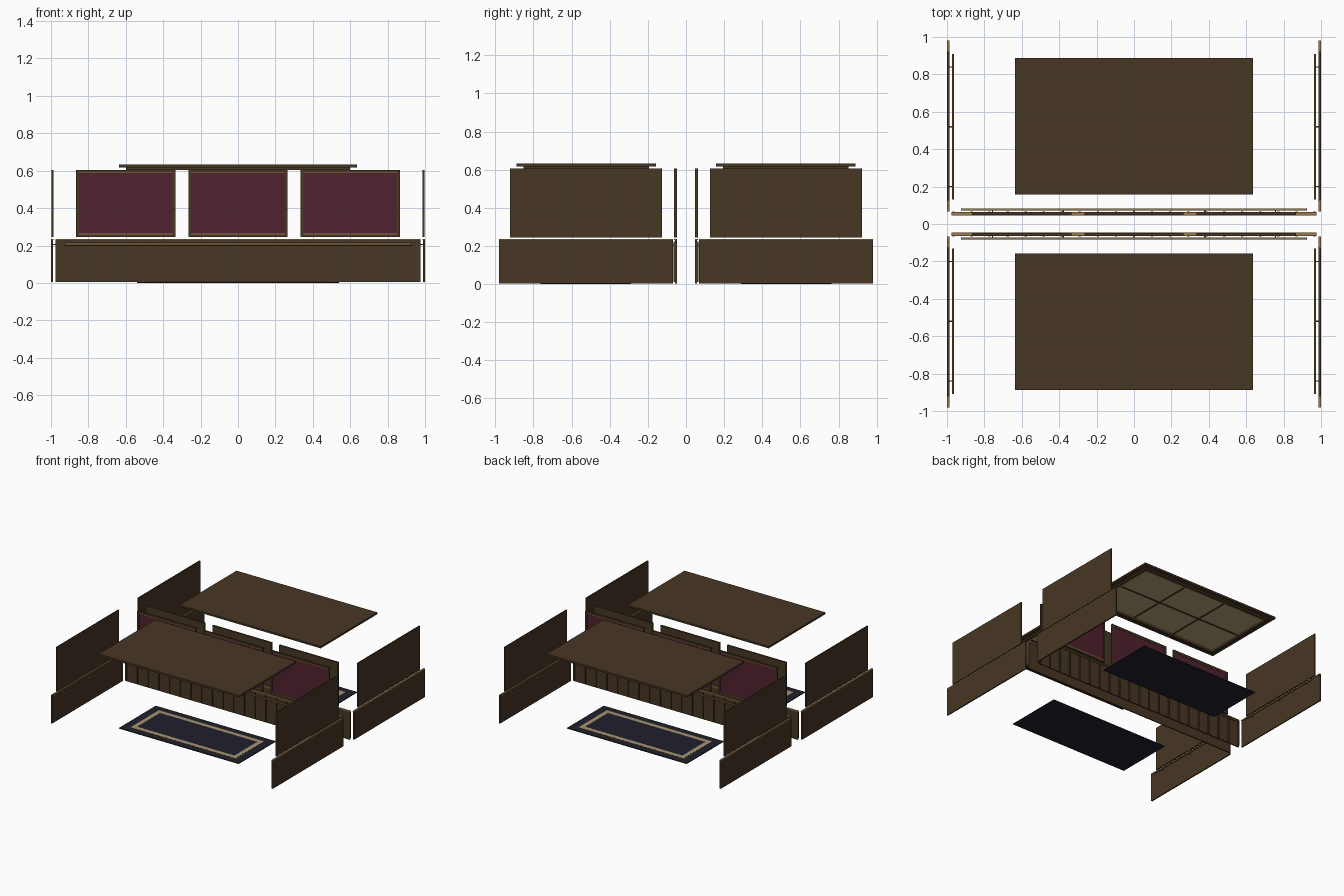
import bpy
import bmesh
from mathutils import Matrix, Vector

cube = bpy.data.objects.get("Cube")
if cube:
    bpy.data.objects.remove(cube)


def material(name, rgb, rough=0.6):
    m = bpy.data.materials.new(name)
    m.use_nodes = True
    m.diffuse_color = (*rgb, 1)
    bsdf = m.node_tree.nodes["Principled BSDF"]
    bsdf.inputs["Base Color"].default_value = (*rgb, 1)
    bsdf.inputs["Roughness"].default_value = rough
    return m


WOOD = material("walnut brown", (0.065, 0.038, 0.018))
GOLD = material("aged gold", (0.32, 0.19, 0.07))
FABRIC = material("burgundy fabric", (0.08, 0.016, 0.028))
GLOW = material("warm cream", (0.48, 0.37, 0.2))
NAVY = material("navy wool", (0.014, 0.014, 0.027))
SAND = material("sand wool", (0.38, 0.3, 0.18))


def finish(name, bm, mat):
    bmesh.ops.recalc_face_normals(bm, faces=bm.faces)
    mesh = bpy.data.meshes.new(name)
    bm.to_mesh(mesh)
    bm.free()
    mesh.materials.append(mat)
    ob = bpy.data.objects.new(name, mesh)
    bpy.context.collection.objects.link(ob)
    return ob


def add_box(bm, x, y, z):
    """Each axis is a (low, high) pair in either order."""
    size = [abs(a[1] - a[0]) for a in (x, y, z)]
    mid = Vector([(a[0] + a[1]) / 2 for a in (x, y, z)])
    bmesh.ops.create_cube(bm, size=1, matrix=Matrix.Translation(mid) @ Matrix.Diagonal((*size, 1)))


def boxes(name, mat, *parts):
    bm = bmesh.new()
    for p in parts:
        add_box(bm, *p)
    return finish(name, bm, mat)


def ring(name, mat, cx, cy, hx, hy, w, z):
    """Rectangular frame lying flat."""
    return boxes(name, mat,
                 ((cx - hx, cx + hx), (cy - hy, cy - hy + w), z),
                 ((cx - hx, cx + hx), (cy + hy - w, cy + hy), z),
                 ((cx - hx, cx - hx + w), (cy - hy + w, cy + hy - w), z),
                 ((cx + hx - w, cx + hx), (cy - hy + w, cy + hy - w), z))


def rod(name, mat, a, b, r):
    a, b = Vector(a), Vector(b)
    d = b - a
    bm = bmesh.new()
    turn = d.to_track_quat('Z', 'Y').to_matrix().to_4x4()
    bmesh.ops.create_cone(bm, cap_ends=True, segments=12, radius1=r, radius2=r, depth=d.length,
                          matrix=Matrix.Translation((a + b) / 2) @ turn)
    for f in bm.faces:
        f.smooth = len(f.verts) == 4
    return finish(name, bm, mat)


def long_wall(s, tag):
    # Panelled wainscot with battens and a gold cap
    boxes(tag + "_wainscot", WOOD, ((-.975, .975), (s * .048, s * .058), (.004, .23)))
    battens = []
    for i in range(21):
        x = -.965 + i * .0965
        battens.append(((x - .006, x + .006), (s * .058, s * .066), (.012, .222)))
    boxes(tag + "_battens", WOOD, *battens)
    boxes(tag + "_wainscot_cap", GOLD, ((-.975, .975), (s * .046, s * .063), (.23, .236)))
    # Handrail on brackets
    rod(tag + "_handrail", GOLD, (-.925, s * .077, .207), (.925, s * .077, .207), .006)
    for i in range(-2, 3):
        rod(tag + "_rail_bracket", GOLD, (i * .378, s * .058, .205), (i * .378, s * .077, .205), .003)
    # Framed fabric panels
    for i in (-1, 0, 1):
        c = i * .6
        x0, x1 = c - .265, c + .265
        w = .015
        yf = (s * .05, s * .063)
        boxes(tag + "_panel_frame", WOOD,
              ((x0, x0 + w), yf, (.245, .605)), ((x1 - w, x1), yf, (.245, .605)),
              ((x0 + w, x1 - w), yf, (.245, .26)), ((x0 + w, x1 - w), yf, (.59, .605)),
              ((x0, x1), (s * .048, s * .052), (.245, .605)))
        boxes(tag + "_fabric_panel", FABRIC,
              ((x0 + w, x1 - w), (s * .052, s * .056), (.26, .59)))
        boxes(tag + "_panel_trim", GOLD,
              ((x0 + w, x1 - w), (s * .056, s * .061), (.26, .265)),
              ((x0 + w, x1 - w), (s * .056, s * .061), (.587, .59)))


def side_wall(t, s, tag):
    boxes(tag + "_wainscot", WOOD, ((t * .99, t), (s * .068, s * .98), (.004, .23)))
    boxes(tag + "_wainscot_cap", GOLD, ((t * .987, t), (s * .068, s * .98), (.23, .236)))
    boxes(tag + "_upper_panel", WOOD, ((t * .986, t * .996), (s * .125, s * .922), (.245, .605)))
    rod(tag + "_handrail", GOLD, (t * .968, s * .13, .207), (t * .968, s * .91, .207), .005)
    for y in (.2, .52, .84):
        rod(tag + "_rail_bracket", GOLD, (t * .99, s * y, .205), (t * .968, s * y, .205), .003)


def ceiling(s, tag):
    cy = s * .523
    hx, hy = .6, .328
    boxes(tag + "_slab", WOOD, ((-.635, .635), (cy - .365, cy + .365), (.617, .632)))
    ring(tag + "_lower_frame", WOOD, 0, cy, hx, hy, .018, (.604, .617))
    ring(tag + "_gold_trim", GOLD, 0, cy, hx - .018, hy - .018, .014, (.608, .617))
    boxes(tag + "_light_panel", GLOW,
          ((-hx + .032, hx - .032), (cy - hy + .032, cy + hy - .032), (.613, .617)))
    bars = [((-hx + .03, hx - .03), (cy - .006, cy + .006), (.608, .614))]
    for x in (-.19, .19):
        bars.append(((x - .006, x + .006), (cy - hy + .03, cy + hy - .03), (.608, .614)))
    boxes(tag + "_bars", WOOD, *bars)


def rug(s, tag):
    cy = s * .525
    boxes(tag, NAVY, ((-.54, .54), (cy - .237, cy + .237), (0, .006)))
    ring(tag + "_border", SAND, 0, cy, .47, .178, .032, (.006, .0075))
    ring(tag + "_border_edge", GOLD, 0, cy, .476, .184, .006, (.006, .0072))


# Two mirrored rooms, back to back
for s, room in ((-1, "front"), (1, "back")):
    long_wall(s, room + "_wall")
    ceiling(s, room + "_ceiling")
    rug(s, room + "_rug")
    for t, side in ((-1, "right"), (1, "left")):
        side_wall(t, s, room + "_" + side + "_wall")
